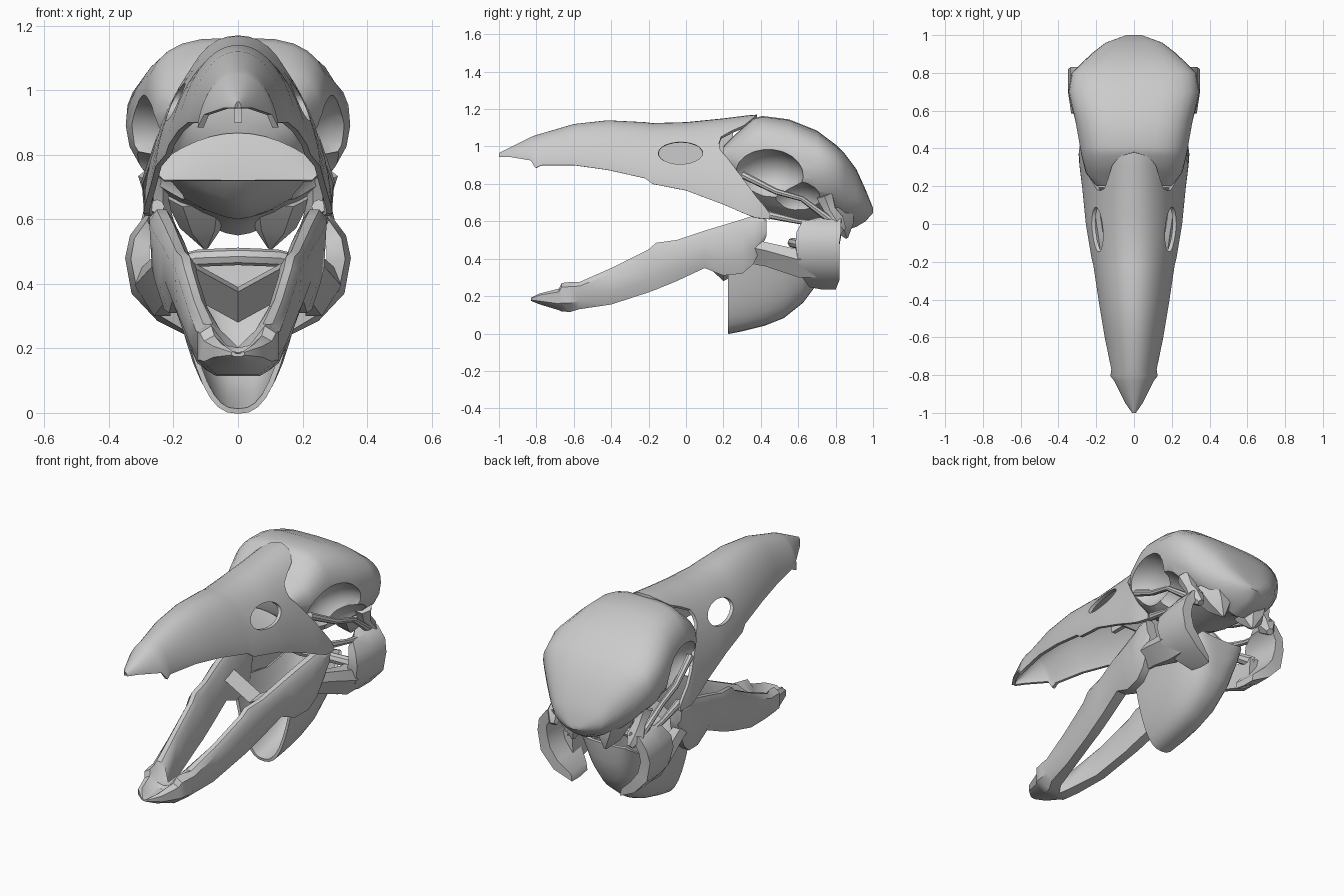
import bpy, bmesh, math
from mathutils import Vector

cube = bpy.data.objects.get("Cube")
if cube:
    bpy.data.objects.remove(cube, do_unlink=True)

bone = bpy.data.materials.new("pale_grey_bone")
bone.use_nodes = True
COLOUR = (0.6, 0.6, 0.6, 1)
bone.diffuse_color = COLOUR
bone.node_tree.nodes["Principled BSDF"].inputs["Base Color"].default_value = COLOUR


def lerp(table, x):
    """Read row x from a table of (key, value, value...) rows."""
    if x <= table[0][0]:
        return table[0][1:]
    for a, b in zip(table, table[1:]):
        if x <= b[0]:
            f = (x - a[0]) / (b[0] - a[0])
            return [p + (q - p) * f for p, q in zip(a[1:], b[1:])]
    return table[-1][1:]


def loft(name, rings, closed=True):
    """Skin a row of equal-length rings; closed rings get end caps."""
    bm = bmesh.new()
    rows = [[bm.verts.new(p) for p in r] for r in rings]
    n = len(rows[0])
    for a, b in zip(rows, rows[1:]):
        for j in range(n if closed else n - 1):
            k = (j + 1) % n
            bm.faces.new((a[j], a[k], b[k], b[j]))
    if closed:
        bm.faces.new(rows[0])
        bm.faces.new(rows[-1])
    bmesh.ops.remove_doubles(bm, verts=bm.verts, dist=0.0005)
    bmesh.ops.recalc_face_normals(bm, faces=bm.faces)
    mesh = bpy.data.meshes.new(name)
    bm.to_mesh(mesh)
    bm.free()
    obj = bpy.data.objects.new(name, mesh)
    bpy.context.collection.objects.link(obj)
    mesh.materials.append(bone)
    return obj


def modify(obj, kind, **settings):
    mod = obj.modifiers.new(kind.lower(), kind)
    for key, value in settings.items():
        setattr(mod, key, value)
    bpy.context.view_layer.objects.active = obj
    bpy.ops.object.modifier_apply(modifier=mod.name)


def cut(obj, centre, radii):
    """Carve an ellipsoid out of a part."""
    bpy.ops.mesh.primitive_uv_sphere_add(segments=20, ring_count=12, location=centre)
    cutter = bpy.context.object
    cutter.scale = radii
    cutter.hide_render = True
    bpy.context.view_layer.update()
    modify(obj, 'BOOLEAN', object=cutter, operation='DIFFERENCE', solver='EXACT')
    bpy.data.objects.remove(cutter, do_unlink=True)


def finish(obj, angle=38):
    bpy.ops.object.select_all(action='DESELECT')
    obj.select_set(True)
    bpy.context.view_layer.objects.active = obj
    bpy.ops.object.shade_smooth_by_angle(angle=math.radians(angle))


def tube(name, path, sides=8):
    """Sweep an oval along (x, y, z, radius) points."""
    pts = [Vector(p[:3]) for p in path]
    rings = []
    for i, c in enumerate(pts):
        d = (pts[min(i + 1, len(pts) - 1)] - pts[max(i - 1, 0)]).normalized()
        u = d.cross(Vector((0, 0, 1)) if abs(d.z) < 0.9 else Vector((0, 1, 0))).normalized()
        v = d.cross(u)
        angles = [2 * math.pi * k / sides for k in range(sides)]
        rings.append([c + (u * math.cos(a) + v * math.sin(a)) * path[i][3] for a in angles])
    return loft(name, rings)


def mirrored(obj):
    modify(obj, 'MIRROR', use_clip=True)
    finish(obj)


# Upper beak: open arched shell, rows are y, ridge z, rim z, half width
beak = [(-1, .965, .945, .01), (-.95, .99, .945, .045), (-.83, 1.05, .925, .105),
        (-.805, 1.06, .885, .125), (-.77, 1.07, .9, .12), (-.6, 1.12, .9, .155),
        (-.42, 1.14, .875, .185), (-.22, 1.13, .83, .215), (-.18, 1.125, .8, .225),
        (0, 1.13, .765, .255), (.2, 1.15, .69, .275), (.36, 1.17, .62, .295), (.46, 1.17, .61, .28)]
rear_edge = [(0, .38), (.15, .36), (.25, .31), (.36, .19), (.48, .17), (.62, .25), (.8, .37), (.92, .45), (1, .45)]
stations = [r[0] for r in beak[:10]] + [.07, .14, .2, .26, .32, .38, .42, .46]
rings = []
for s in stations:
    ring = []
    for k in range(-16, 17):
        t = abs(k) / 16
        y = s * lerp(rear_edge, t)[0] / .46 if s > 0 else s
        top, rim, w = lerp(beak, y)
        a = t * math.pi / 2
        arch = max(math.cos(a), 0) ** 1.3
        ring.append((math.copysign(w * math.sin(a) ** .95, k), y, rim + (top - rim) * arch))
    rings.append(ring)
upper_beak = loft("upper_beak", rings, closed=False)
modify(upper_beak, 'SOLIDIFY', thickness=.018, offset=-1 if
       upper_beak.data.polygons[len(upper_beak.data.polygons) // 2].normal.z > 0 else 1)
for side in (-1, 1):
    cut(upper_beak, (side * .2, -.03, .965), (.15, .12, .06))
finish(upper_beak)

# Inner wall between the nostrils
septum = loft("nasal_septum", [[(x, y, z) for x, z in ((-.012, .9), (.012, .9), (.012, 1.1), (-.012, 1.1))]
                               for y in (-.17, .25)])
finish(septum)

# Arched palate sloping up inside the back of the beak
rings = [[(w * k / 6, y, z - drop * (k / 6) ** 2) for k in range(-6, 7)]
         for y, z, drop, w in ((.16, .72, 0, .23), (.17, .79, .05, .25), (.2, .865, .1, .25))]
palate = loft("palate", rings, closed=False)
modify(palate, 'SOLIDIFY', thickness=.015, offset=0)
finish(palate)

# Cranium: rows are y, crown z, widest z, base z, half width
skull = [(.2, 1.0, .93, .86, .2), (.27, 1.07, .93, .74, .255), (.36, 1.15, .93, .66, .28),
         (.41, 1.163, .92, .63, .29), (.55, 1.145, .9, .6, .315), (.7, 1.085, .89, .6, .348),
         (.8, 1.01, .87, .58, .33), (.85, .96, .83, .55, .28), (.91, .88, .76, .57, .215),
         (.96, .77, .7, .6, .15), (1.0, .67, .66, .645, .04)]
rings = []
for y, crown, mid, base, w in skull:
    ring = []
    for k in range(28):
        a = 2 * math.pi * k / 28
        c, s = math.cos(a), math.sin(a)
        if s >= 0:
            p = (math.copysign(abs(c) ** .62, c) * w, y, mid + (crown - mid) * s ** .75)
        else:
            p = (math.copysign(abs(c) ** 1.35, c) * w, y, mid + (mid - base) * s)
        ring.append(p)
    rings.append(ring)
cranium = loft("cranium", rings)
# Eye sockets, open towards the front, and the hollows below the temples
for side in (-1, 1):
    cut(cranium, (side * .34, .43, .84), (.19, .2, .15))
    cut(cranium, (side * .36, .3, .8), (.15, .16, .13))
    cut(cranium, (side * .36, .58, .68), (.2, .17, .14))
finish(cranium)

# Points under the back of the skull
mirrored(tube("occipital_point", [(.12, .8, .68, .11), (.11, .84, .58, .07), (.1, .86, .51, .008)], 6))

# Thin cheek bars and the joint bones behind them
mirrored(tube("cheek_bar", [(.235, .3, .85, .02), (.27, .48, .76, .016), (.285, .62, .72, .014), (.27, .78, .6, .02)]))
mirrored(tube("lower_cheek_bar", [(.25, .42, .64, .022), (.265, .6, .6, .014), (.275, .76, .58, .02)]))
mirrored(tube("joint_bone", [(.26, .74, .74, .05), (.25, .77, .66, .035), (.25, .8, .6, .05), (.24, .84, .55, .02)], 6))

# Lower jaw: rows are y, inner x, outer x, bottom z, top z
jaw = [(-.83, 0, .02, .175, .19), (-.78, 0, .075, .155, .215), (-.68, 0, .105, .125, .24),
       (-.665, 0, .118, .118, .27), (-.62, 0, .125, .115, .275), (-.57, .055, .13, .13, .275),
       (-.4, .095, .155, .155, .35), (-.2, .125, .185, .22, .45), (-.16, .13, .195, .235, .485),
       (-.05, .145, .21, .28, .5), (.1, .165, .235, .35, .55), (.2, .175, .25, .31, .58),
       (.3, .19, .265, .32, .61), (.36, .2, .275, .37, .63), (.43, .22, .275, .52, .62)]
rings = []
for y, xi, xo, lo, hi in jaw:
    h, t = hi - lo, (xo - xi) * .3
    chin = y < -.6
    lean = 0 if chin else .35 * (xo - xi)
    # The chin is dished on top and rounded below
    inner_top = hi - h * (.45 if chin else .12)
    outer_low = xi + (xo - xi) * .55 if chin else xo - t - lean * .5
    rings.append([(xi, y, inner_top), (xi + t, y, hi - h * (.4 if chin else 0)), (xo - t, y, hi),
                  (xo, y, hi - h * .15), (xo - lean * .3, y, lo + h * .3), (outer_low, y, lo),
                  (max(xi - lean, 0), y, lo), (max(xi - lean, 0), y, lo + h * .2)])
mirrored(loft("lower_jaw", rings))

# Rear jaw branch running back to the joint
branch = [(.3, .2, .25, .38, .52), (.42, .21, .275, .36, .49), (.6, .22, .32, .3, .45), (.7, .22, .32, .3, .45)]
rings = [[(xi, y, hi), (xo - .02, y, hi), (xo, y, (hi + lo) / 2 + .02), (xo - .06, y, lo), (xi - .01, y, lo)]
         for y, xi, xo, lo, hi in branch]
mirrored(loft("jaw_branch", rings))

# Hooked joint plate: rows are x, z, front y, back y, thickness
hook = [(.24, .63, .7, .84, .04), (.29, .61, .62, .83, .05), (.335, .55, .59, .83, .055),
        (.35, .48, .585, .82, .06), (.33, .37, .6, .82, .065), (.25, .285, .62, .82, .06), (.15, .235, .66, .8, .04)]
rings = []
for x, z, y0, y1, thick in hook:
    inward = Vector((.18 - x, 0, .45 - z)).normalized() * thick
    outer = [Vector((x, y, z)) for y in (y0, (y0 + y1) / 2, y1)]
    outer[0] += inward * .3
    rings.append(outer + [p + inward for p in (outer[2], outer[0])])
mirrored(loft("joint_hook", rings))

# Hanging throat scoop: rows are y, bottom z, rim z, half width
scoop = [(.225, .005, .41, .185), (.3, .02, .4, .195), (.42, .05, .38, .19), (.52, .09, .37, .18),
         (.62, .17, .4, .165), (.68, .25, .44, .15), (.71, .36, .46, .14), (.72, .46, .47, .13)]
rings = []
for y, lo, rim, w in scoop:
    ring = []
    for k in range(-8, 9):
        t = abs(k) / 8
        ring.append((math.copysign(w * t ** .85, k), y, lo + (rim - lo) * t ** 2.2))
    rings.append(ring)
throat = loft("throat_scoop", rings, closed=False)
modify(throat, 'SOLIDIFY', thickness=.016, offset=0)
finish(throat)

# Notched bridge between the jaw branches, and the cross bar behind it
rings = [[(x, y, z + abs(x) * .55) for y, z in ((.1, .375), (.2, .39), (.24, .3), (.2, .28))]
         for x in (-.18, -.09, 0, .09, .18)]
finish(loft("jaw_bridge", rings))
finish(tube("cross_bar", [(-.26, .68, .44, .03), (-.12, .6, .48, .027), (0, .57, .485, .027),
                          (.12, .6, .48, .027), (.26, .68, .44, .03)]))
